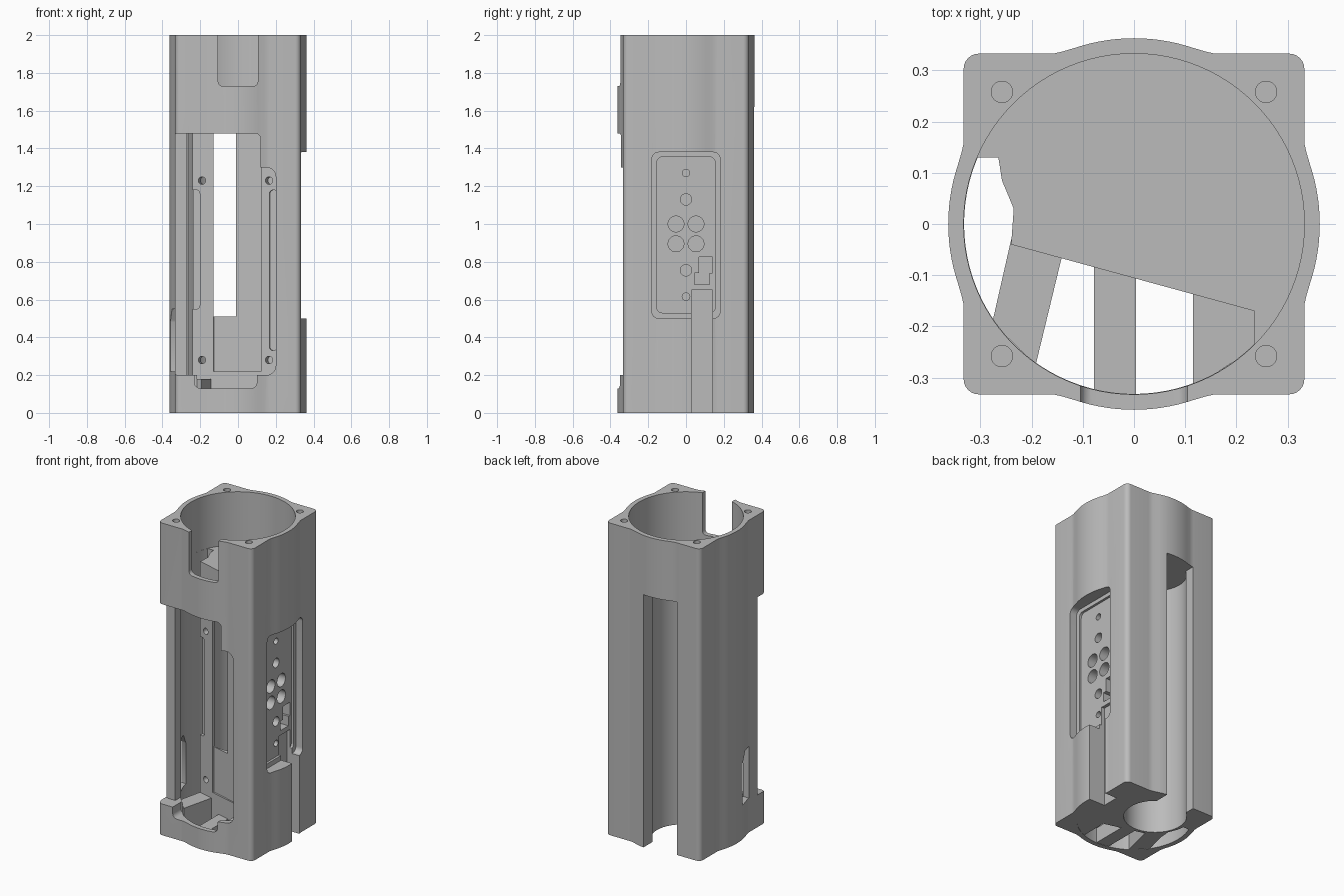
import bpy, bmesh, math
from mathutils import Matrix

cube = bpy.data.objects.get("Cube")
if cube:
    bpy.data.objects.remove(cube, do_unlink=True)

grey = bpy.data.materials.new("plain grey")
grey.use_nodes = True
grey.diffuse_color = (0.5, 0.5, 0.5, 1)
grey.node_tree.nodes["Principled BSDF"].inputs["Base Color"].default_value = (0.5, 0.5, 0.5, 1)


def arc(cx, cy, r, a0, a1, n):
    """Points on an arc, angles in degrees."""
    angles = [math.radians(a0 + (a1 - a0) * i / n) for i in range(n + 1)]
    return [(cx + r * math.cos(a), cy + r * math.sin(a)) for a in angles]


def circle(cx, cy, r, n=32):
    return arc(cx, cy, r, 0, 360, n)[:-1]


def rounded(x0, x1, y0, y1, r=0.0):
    """Rectangle with rounded corners."""
    if r == 0:
        return [(x0, y0), (x1, y0), (x1, y1), (x0, y1)]
    pts = []
    corners = [(x1 - r, y1 - r), (x0 + r, y1 - r), (x0 + r, y0 + r), (x1 - r, y0 + r)]
    for k, (cx, cy) in enumerate(corners):
        pts += arc(cx, cy, r, 90 * k, 90 * k + 90, 6)
    return pts


def prism(name, profile, axis, lo, hi):
    """Extrude a 2D profile along an axis."""
    place = {"x": lambda p, d: (d, p[0], p[1]),
             "y": lambda p, d: (p[0], d, p[1]),
             "z": lambda p, d: (p[0], p[1], d)}[axis]
    bm = bmesh.new()
    a = [bm.verts.new(place(p, lo)) for p in profile]
    b = [bm.verts.new(place(p, hi)) for p in profile]
    bm.faces.new(a)
    bm.faces.new(b)
    n = len(a)
    for i in range(n):
        j = (i + 1) % n
        bm.faces.new((a[i], a[j], b[j], b[i]))
    bmesh.ops.recalc_face_normals(bm, faces=bm.faces)
    mesh = bpy.data.meshes.new(name)
    bm.to_mesh(mesh)
    bm.free()
    mesh.materials.append(grey)
    obj = bpy.data.objects.new(name, mesh)
    bpy.context.collection.objects.link(obj)
    return obj


def cut(profile, axis, lo, hi, turn=None):
    """Subtract a prism from the housing."""
    tool = prism("cutter", profile, axis, lo, hi)
    tool.hide_render = True
    if turn:
        tool.data.transform(turn)
    mod = housing.modifiers.new("cut", "BOOLEAN")
    mod.operation = "DIFFERENCE"
    mod.solver = "EXACT"
    mod.object = tool
    graph = bpy.context.evaluated_depsgraph_get()
    mesh = bpy.data.meshes.new_from_object(housing.evaluated_get(graph))
    housing.modifiers.clear()
    housing.data = mesh
    bpy.data.objects.remove(tool, do_unlink=True)


# Outer body: rounded square with a bulge on each side
side = [(0.17, 0.333), (0.155, 0.3335), (0.14, 0.337), (0.115, 0.3443)]
side += arc(0, 0, 0.363, 74, 106, 12)
side += [(-x, y) for x, y in reversed(side[:4])]
quarter = arc(0.303, 0.303, 0.03, 0, 90, 6) + side
outline = []
for k in range(4):
    c, s = round(math.cos(k * math.pi / 2)), round(math.sin(k * math.pi / 2))
    outline += [(c * x - s * y, s * x + c * y) for x, y in quarter]
housing = prism("housing", outline, "z", 0, 2)

# Top bore, corner screw holes and front notch
cut(circle(0, 0, 0.333, 96), "z", 1.66, 2.1)
for sx in (-1, 1):
    for sy in (-1, 1):
        cut(circle(sx * 0.258, sy * 0.258, 0.021, 20), "z", 1.85, 2.1)
cut(rounded(-0.105, 0.105, 1.73, 2.2, 0.025), "y", -0.5, -0.2)

# Front and side cavity, open at the bottom
cavity = arc(0, 0, 0.332, -45, -203, 60)
cavity += [(-0.265, 0.13), (-0.258, 0.085), (-0.235, 0.03), (-0.24, -0.04), (0.235, -0.17)]
cut(cavity, "z", -0.1, 1.7)

# Front window, its wider lower part and the low sill
cut(rounded(-0.345, 0.12, 0.2, 1.48, 0.03), "y", -0.5, -0.25)
cut(rounded(-0.27, 0.1, 0.2, 1.48), "y", -0.4, -0.19)
cut(rounded(-0.2, 0.2, 0.2, 1.3, 0.05), "y", -0.5, -0.23)
cut(rounded(-0.23, 0.1, 0.13, 0.25, 0.03), "y", -0.5, -0.25)

# Round battery channel, open to the back through a narrower slot
cut(circle(-0.06, 0.12, 0.183, 64), "z", -0.1, 1.62)
cut(rounded(-0.168, 0.05, 0.15, 0.5), "z", -0.1, 1.62)
cut(rounded(-0.13, -0.01, 0.51, 1.48), "y", -0.2, 0.1)

# Tilted board mount: recess, side grooves and screw holes
tilt = Matrix.Translation((0, -0.106, 0)) @ Matrix.Rotation(math.radians(-15.3), 4, "Z")
cut(rounded(-0.135, 0.125, 0.22, 1.48), "y", -0.1, 0.01, tilt)
cut(rounded(0.172, 0.215, 0.33, 1.18, 0.02), "y", -0.1, 0.015, tilt)
cut(rounded(-0.29, -0.21, 0.55, 1.18, 0.02), "y", -0.1, 0.02, tilt)
for x in (-0.198, 0.17):
    for z in (0.28, 1.23):
        cut(circle(x, z, 0.02, 16), "y", -0.05, 0.05, tilt)

# Opening low in the right wall, with a sloped head
cut([(-0.16, 0.22), (-0.06, 0.22), (-0.06, 0.48), (-0.1, 0.55), (-0.16, 0.55)], "x", -0.5, -0.27)

# Left panel: stepped pocket and its holes
cut(rounded(-0.18, 0.18, 0.5, 1.38, 0.035), "x", 0.285, 0.5)
cut(rounded(-0.155, 0.155, 0.53, 1.355, 0.03), "x", 0.27, 0.5)
holes = [(0, 1.27, 0.02), (0, 1.13, 0.03), (0, 0.755, 0.03), (0, 0.615, 0.02)]
holes += [(y, z, 0.042) for y in (-0.053, 0.053) for z in (0.895, 1.0)]
for y, z, r in holes:
    cut(circle(y, z, r, 24), "x", 0.2, 0.4)
cut([(0.045, 0.68), (0.125, 0.68), (0.125, 0.74), (0.14, 0.74), (0.14, 0.825),
     (0.07, 0.825), (0.07, 0.74), (0.045, 0.74)], "x", 0.21, 0.4)

# Cable slot below the panel
cut(rounded(0.03, 0.14, -0.1, 0.65), "x", 0.25, 0.5)

# Base struts across the open cavity
prism("base_right_shelf", [(-0.24, -0.03), (-0.14, -0.06), (-0.192, -0.275), (-0.277, -0.193)], "z", 0.002, 0.18)
prism("base_middle_bar", rounded(-0.078, 0.004, -0.34, -0.075), "z", 0.002, 0.1)
prism("base_left_shelf", [(0.115, -0.13), (0.24, -0.16), (0.24, -0.24), (0.115, -0.32)], "z", 0.002, 0.18)

# Smooth curved walls, keep hard edges
bpy.ops.object.select_all(action="DESELECT")
housing.select_set(True)
bpy.context.view_layer.objects.active = housing
bpy.ops.object.shade_smooth_by_angle(angle=math.radians(30))
